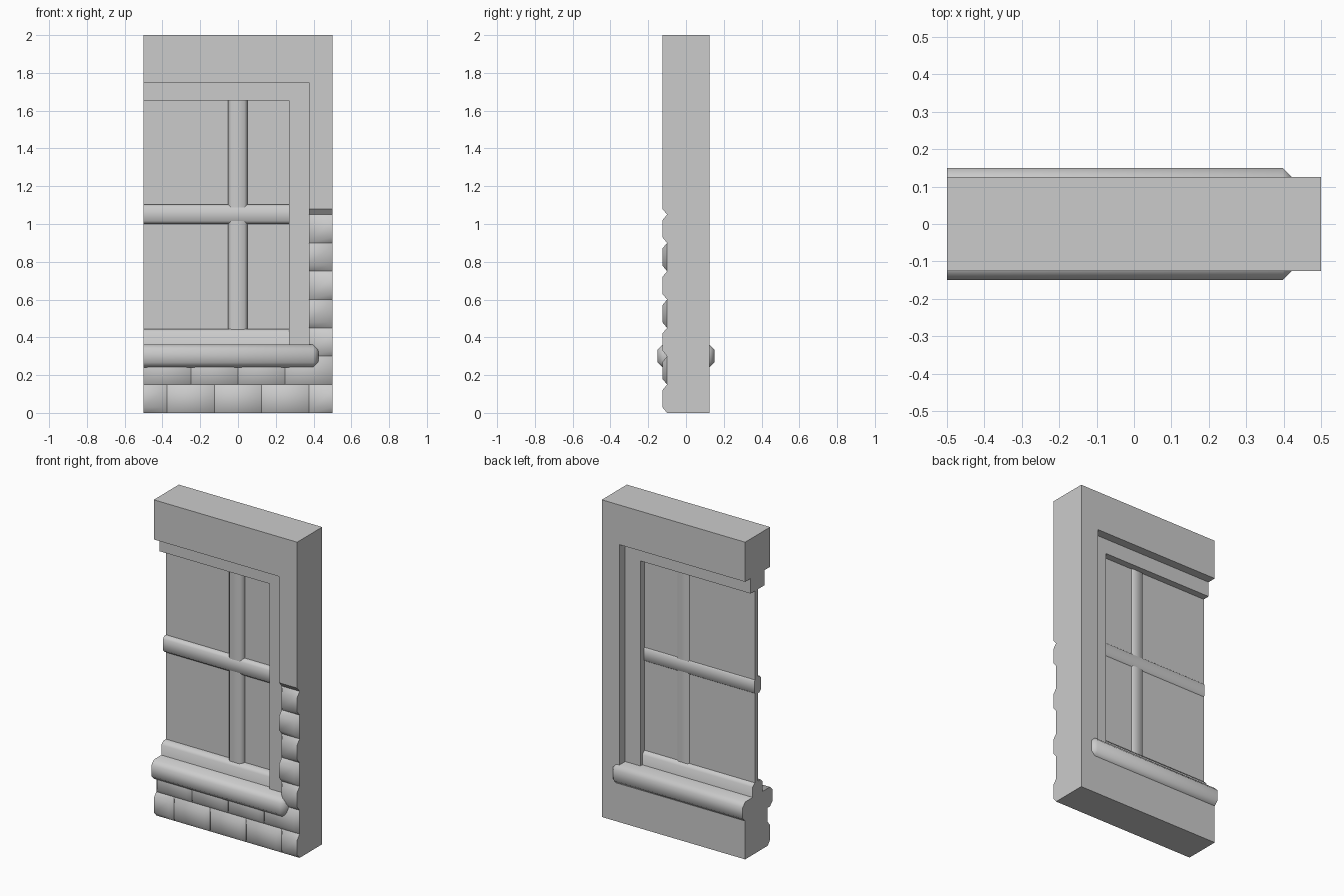
import bpy
import bmesh
import math
from mathutils import Vector

cube = bpy.data.objects.get("Cube")
if cube:
    bpy.data.objects.remove(cube, do_unlink=True)

# One plain stone grey for everything
stone = bpy.data.materials.new("stone_grey")
stone.use_nodes = True
GREY = (0.6, 0.6, 0.6, 1)
stone.diffuse_color = GREY
stone.node_tree.nodes["Principled BSDF"].inputs["Base Color"].default_value = GREY

LEFT, RIGHT = -0.5, 0.5      # ends of the wall panel
JAMB = 0.375                 # side of the window opening
FACE, JOINT, BACK = -0.125, -0.1, 0.125


def finish(name, bm, smooth=0):
    """Turn a bmesh into an object, smooth below the given angle."""
    bmesh.ops.recalc_face_normals(bm, faces=bm.faces)
    mesh = bpy.data.meshes.new(name)
    bm.to_mesh(mesh)
    bm.free()
    mesh.materials.append(stone)
    if smooth:
        mesh.shade_smooth()
        mesh.set_sharp_from_angle(angle=math.radians(smooth))
    obj = bpy.data.objects.new(name, mesh)
    bpy.context.collection.objects.link(obj)
    return obj


def prism(name, points, depth):
    """Extrude a closed outline of 3D points along a vector."""
    bm = bmesh.new()
    face = bm.faces.new([bm.verts.new(p) for p in points])
    ext = bmesh.ops.extrude_face_region(bm, geom=[face])
    moved = [g for g in ext["geom"] if isinstance(g, bmesh.types.BMVert)]
    bmesh.ops.translate(bm, verts=moved, vec=depth)
    return finish(name, bm)


def box(name, lo, hi, bevel=0, keep=None):
    """Box between two corners; edges accepted by keep(edge) are chamfered."""
    bm = bmesh.new()
    bmesh.ops.create_cube(bm, size=1)
    for v in bm.verts:
        v.co = Vector([a if c < 0 else b for c, a, b in zip(v.co, lo, hi)])
    if bevel:
        edges = [e for e in bm.edges if keep(e)]
        bmesh.ops.bevel(bm, geom=edges, offset=bevel, segments=1, affect='EDGES')
    return finish(name, bm, 50 if bevel else 0)


def along(axis):
    return lambda e: abs((e.verts[0].co - e.verts[1].co)[axis]) > 0.2


# Wall: a slab with a recessed lower front, cut by the window opening
outline = [(JOINT, 0), (JOINT, 1.05), (FACE, 1.08), (FACE, 2), (BACK, 2), (BACK, 0)]
wall = prism("wall", [(LEFT, y, z) for y, z in outline], (RIGHT - LEFT, 0, 0))
cutter = box("opening_cutter", (LEFT - 1, -1, 0.3), (JAMB, 1, 1.75))
cutter.hide_render = True
cut = wall.modifiers.new("opening", 'BOOLEAN')
cut.operation = 'DIFFERENCE'
cut.solver = 'EXACT'
cut.object = cutter
bpy.context.view_layer.objects.active = wall
bpy.ops.object.modifier_apply(modifier=cut.name)
bpy.data.objects.remove(cutter, do_unlink=True)


# Bricks: chamfered courses in running bond, trimmed at the wall and opening
def brick(bm, x0, x1, z0, z1, trim0, trim1):
    a, b = max(x0, trim0), min(x1, trim1)
    if b - a < 0.01:
        return
    ia = 0.022 if x0 >= trim0 else 0
    ib = 0.022 if x1 <= trim1 else 0
    c = 0.03
    base = [(a, z0), (b, z0), (b, z1), (a, z1)]
    top = [(a + ia, z0 + c), (b - ib, z0 + c), (b - ib, z1 - c), (a + ia, z1 - c)]
    low = [bm.verts.new((x, JOINT, z)) for x, z in base]
    high = [bm.verts.new((x, FACE, z)) for x, z in top]
    bm.faces.new(high)
    for i in range(4):
        j = (i + 1) % 4
        bm.faces.new((low[i], low[j], high[j], high[i]))


bm = bmesh.new()
COURSE, LENGTH = 0.15, 0.25
for row in range(7):
    start = LEFT - (LENGTH / 2 if row % 2 == 0 else 0)
    trim = LEFT if row < 2 else JAMB
    for k in range(5):
        x = start + k * LENGTH
        brick(bm, x, x + LENGTH, row * COURSE, (row + 1) * COURSE, trim, RIGHT)
finish("bricks", bm, 62)

# Window frame: head and jamb in one piece
frame = [(LEFT, 1.655), (0.27, 1.655), (0.27, 0.3), (JAMB, 0.3), (JAMB, 1.75), (LEFT, 1.75)]
prism("window_frame", [(x, -0.07, z) for x, z in frame], (0, 0.14, 0))

# Bottom rail with chamfered upper edges
box("bottom_rail", (LEFT, -0.05, 0.3), (0.28, 0.05, 0.445), 0.02,
    lambda e: along(0)(e) and e.verts[0].co.z > 0.4)

# Sill, chamfered everywhere but on the left end
box("sill", (LEFT, -0.15, 0.24), (0.425, 0.15, 0.362), 0.027,
    lambda e: any(v.co.x > 0 for v in e.verts))

# Pane and glazing bars
box("pane", (LEFT, -0.004, 0.4), (0.3, 0.027, 1.7))
box("horizontal_bar", (LEFT, -0.034, 1.0), (0.3, 0.034, 1.103), 0.016, along(0))
box("vertical_bar", (-0.052, -0.033, 0.4), (0.05, 0.033, 1.7), 0.016, along(2))
